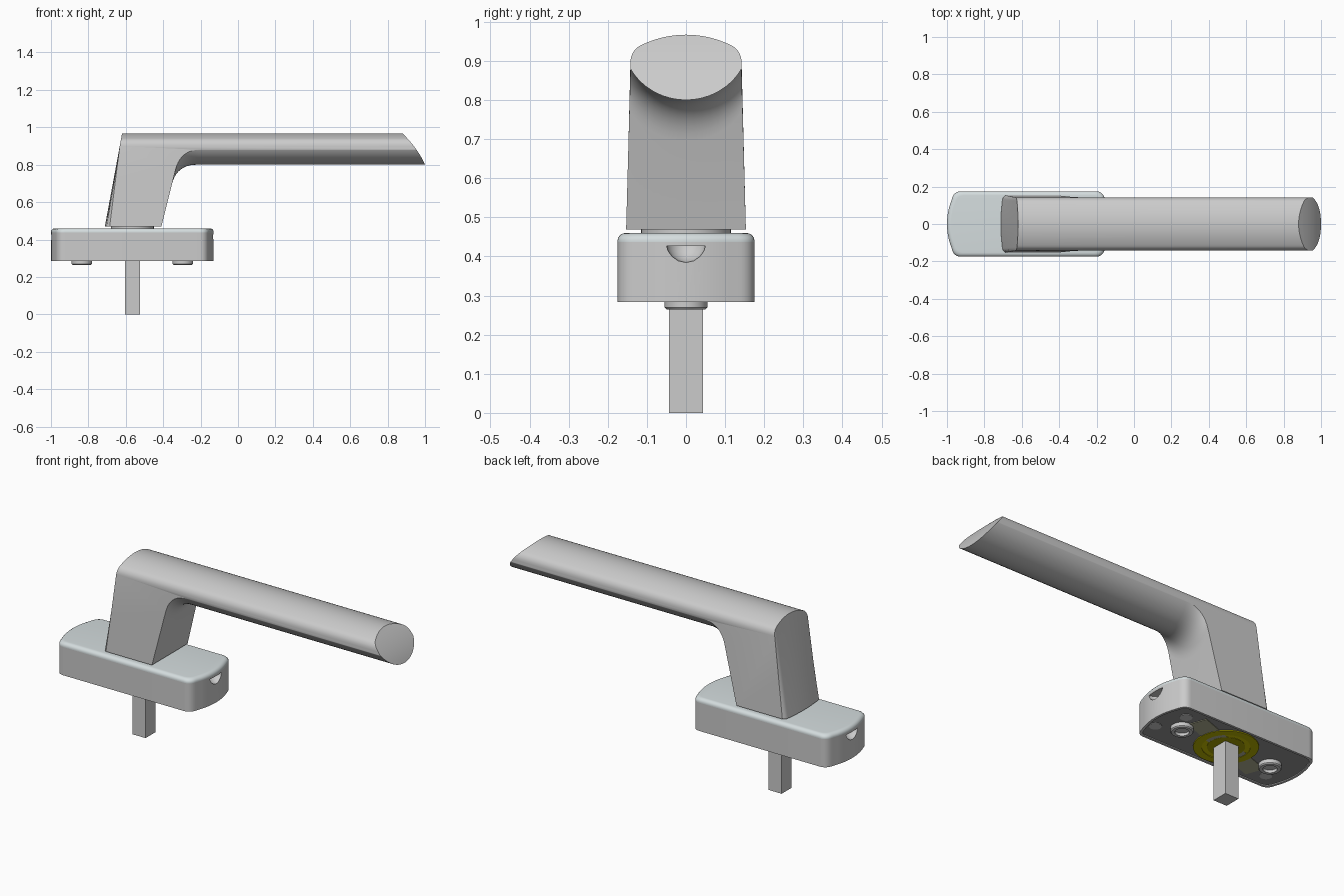
import bpy, bmesh
from math import cos, sin, pi, sqrt, radians

if "Cube" in bpy.data.objects:
    bpy.data.objects.remove(bpy.data.objects["Cube"])

CX = -0.565  # spindle axis


def loft(name, rings, loop=False, color=None):
    """Skin equal-length rings of points; cap the ends, or join last to first."""
    bm = bmesh.new()
    vs = [[bm.verts.new(p) for p in ring] for ring in rings]
    pairs = list(zip(vs, vs[1:])) + ([(vs[-1], vs[0])] if loop else [])
    n = len(vs[0])
    for a, b in pairs:
        for i in range(n):
            j = (i + 1) % n
            bm.faces.new((a[i], a[j], b[j], b[i]))
    if not loop:
        bm.faces.new(vs[0])
        bm.faces.new(vs[-1])
    bmesh.ops.recalc_face_normals(bm, faces=bm.faces)
    me = bpy.data.meshes.new(name)
    bm.to_mesh(me)
    bm.free()
    ob = bpy.data.objects.new(name, me)
    bpy.context.collection.objects.link(ob)
    if color:
        mat = bpy.data.materials.new(name + "_colour")
        mat.diffuse_color = (*color, 1)
        mat.use_nodes = True
        mat.node_tree.nodes["Principled BSDF"].inputs["Base Color"].default_value = mat.diffuse_color
        me.materials.append(mat)
    return ob


def smooth(ob, angle=30):
    bpy.ops.object.select_all(action='DESELECT')
    ob.select_set(True)
    bpy.context.view_layer.objects.active = ob
    bpy.ops.object.shade_smooth_by_angle(angle=radians(angle))


def turned(name, profile, x=CX, y=0, loop=False, color=None, n=40):
    rings = [[(x + r * cos(2 * pi * i / n), y + r * sin(2 * pi * i / n), z)
              for i in range(n)] for r, z in profile]
    ob = loft(name, rings, loop, color)
    smooth(ob)
    return ob


def block(name, hx, hy, z0, z1, angle=0, color=None):
    c, s = cos(angle), sin(angle)
    quad = [(-hx, -hy), (hx, -hy), (hx, hy), (-hx, hy)]
    return loft(name, [[(CX + c * x - s * y, s * x + c * y, z) for x, y in quad]
                       for z in (z0, z1)], color=color)


# Base outline: bowed ends with rounded corners, mirrored from one quarter
quarter = [(0.435 - 0.025 * (k / 5) ** 2, 0.13 * k / 5) for k in range(6)]
for k in range(1, 9):
    t = k / 8
    quarter.append(((1 - t) ** 2 * 0.41 + 2 * t * (1 - t) * 0.40 + t * t * 0.36,
                    (1 - t) ** 2 * 0.13 + 2 * t * (1 - t) * 0.175 + t * t * 0.175))
half = quarter + [(-x, y) for x, y in reversed(quarter)]
outline = half + [(x, -y) for x, y in reversed(half[1:-1])]


def base_ring(inset, z):
    return [(CX + x * (1 - inset / 0.435), y * (1 - inset / 0.175), z) for x, y in outline]


# Base body, open underneath, with a pry notch in each end
body = loft("base_body", [base_ring(d, z) for d, z in
                          [(0, .437), (0, .284), (.012, .284), (.012, .31)]])
for x in (-1.0, -0.13):
    cutter = turned("notch_cutter", [(.003, .385), (.02, .389), (.036, .4),
                                     (.046, .414), (.05, .427)], x=x)
    cutter.hide_render = True
    mod = body.modifiers.new("notch", 'BOOLEAN')
    mod.operation = 'DIFFERENCE'
    mod.solver = 'EXACT'
    mod.object = cutter
    bpy.context.view_layer.objects.active = body
    bpy.ops.object.modifier_apply(modifier=mod.name)
    bpy.data.objects.remove(cutter)
smooth(body)

# Cover cap and underside plate
smooth(loft("cover_cap", [base_ring(d, z) for d, z in
                          [(0, .437), (0, .442), (.002, .449), (.007, .455), (.014, .459), (.022, .46)]],
            color=(.66, .72, .73)), 40)
loft("bottom_plate", [base_ring(.012, z) for z in (.289, .312)], color=(.3, .3, .3))

# Detent ring with its wings around the spindle
block("ring_wings", .27, .05, .286, .295, radians(20), (.45, .45, .3))
turned("detent_ring", [(.155, .3), (.155, .284), (.115, .284), (.115, .3)],
       loop=True, color=(.5, .46, 0))
turned("inner_ring", [(.115, .3), (.115, .287), (.085, .287), (.085, .3)],
       loop=True, color=(.62, .56, 0))
turned("ring_floor", [(.09, .2875), (.09, .2845 + .001)], color=(.4, .37, 0))

# Screw bosses and locating pins
for i, s in enumerate((-1, 1)):
    turned(f"screw_boss_{i}", [(.055, .3), (.055, .27), (.05, .265), (.034, .265), (.034, .3)],
           x=CX + s * .27, loop=True)
    turned(f"screw_{i}", [(.034, .3), (.034, .28)], x=CX + s * .27, color=(.75, .75, .75))
    turned(f"locating_pin_{i}", [(.03, .3), (.03, .286)], x=CX + s * .32, y=s * .09,
           color=(.8, .8, .8))
turned("end_pin", [(.03, .3), (.03, .286)], x=-.187, y=-.066, color=(.8, .8, .8))

# Spindle and neck
block("spindle", .04, .043, 0, .3)
turned("neck", [(.115, .455), (.115, .475)])


# Lever: side profiles in xz, skinned across the width
def lever_slice(y):
    a = abs(y)
    top = .967 - .26 + sqrt(.26 ** 2 - a * a)
    if a > .12:
        top -= .025 * (1 - sqrt(max(0, 1 - ((a - .12) / .022) ** 2)))
    bot = .966 - sqrt(.166 ** 2 - a * a)
    back = .012 * (a / .142) ** 2 + (.014 * ((a - .125) / .017) ** 2 if a > .125 else 0)
    foot = .469

    def back_x(z):
        return -.712 + (z - foot) * .185 + back * (top - z) / (top - foot)

    def front_x(z):
        return -.41 + (z - foot) * .25

    pts = [(back_x(z), z) for z in (foot, (foot + top) / 2, top)]
    for k in range(11):                       # bowed slanted tip
        z = top + (bot - top) * k / 10
        s = (.967 - z) / .167
        pts.append((.88 + .12 * (1.4 * s - .4 * s * s), z))
    px, d = front_x(bot), .105                # fillet between grip and leg
    for k in range(11):
        t = k / 10
        x0, x2, z2 = px + d, front_x(bot - d), bot - d
        pts.append(((1 - t) ** 2 * x0 + 2 * t * (1 - t) * px + t * t * x2,
                    (1 - t * t) * bot + t * t * z2))
    pts.append((front_x(foot), foot))
    return [(x, y * (1 + .078 * max(0, .88 - z) / .41), z) for x, z in pts]


side = [.02, .04, .06, .08, .1, .112, .12, .126, .132, .137, .1405, .142]
stations = [-y for y in reversed(side)] + [0] + side
smooth(loft("lever_handle", [lever_slice(y) for y in stations]), 32)
